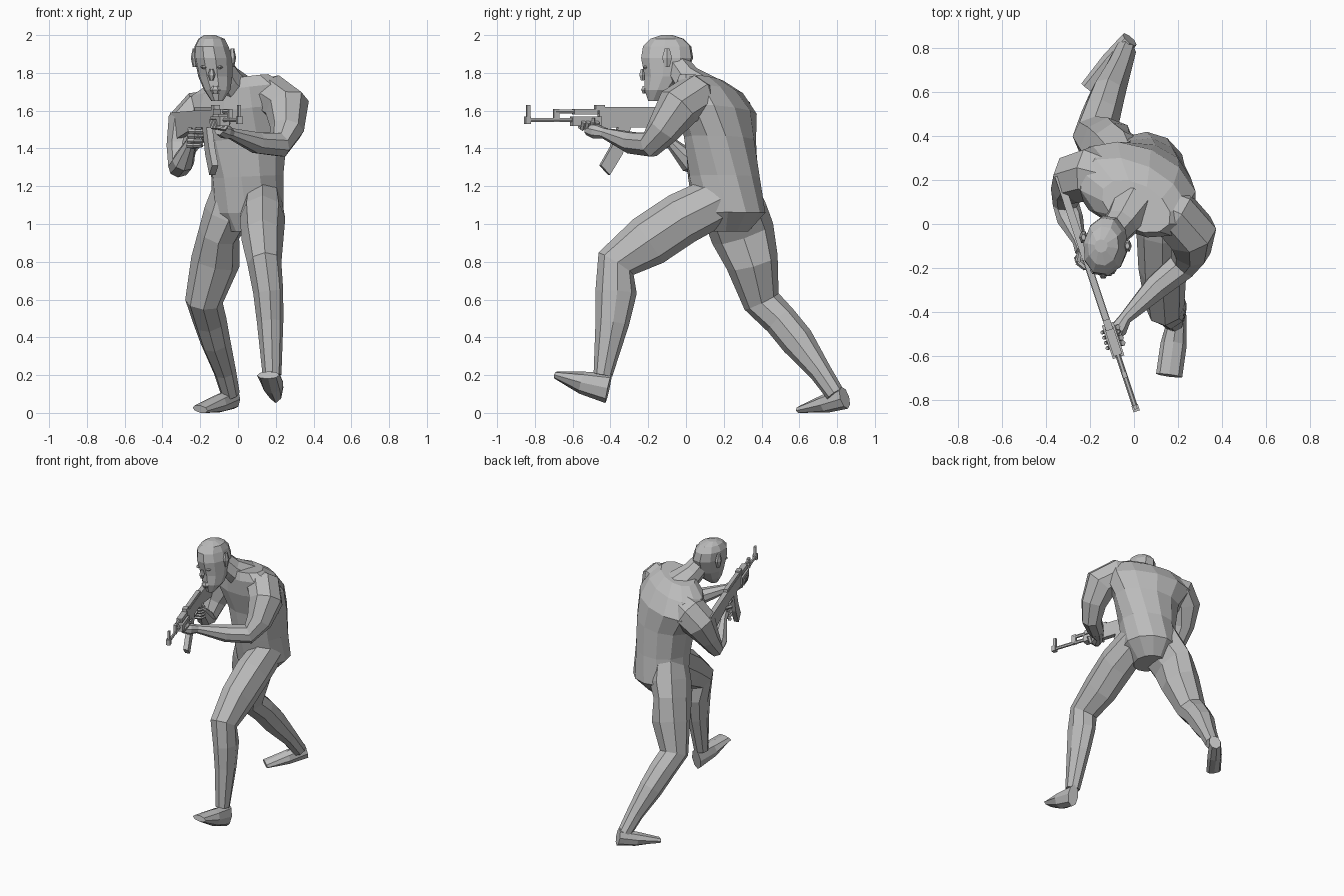
import bpy, bmesh, math
from mathutils import Vector, Matrix

old = bpy.data.objects.get("Cube")
if old:
    bpy.data.objects.remove(old, do_unlink=True)

grey = bpy.data.materials.new("plain grey")
grey.use_nodes = True
grey.diffuse_color = (0.5, 0.5, 0.5, 1)
shader = grey.node_tree.nodes["Principled BSDF"]
shader.inputs["Base Color"].default_value = grey.diffuse_color

X, Y, Z = Matrix.Identity(3)


def skin(name, rings, matrix):
    """Bridge equal rings of points, cap both ends and make a flat shaded object."""
    bm = bmesh.new()
    loops = [[bm.verts.new(point) for point in ring] for ring in rings]
    count = len(loops[0])
    for lower, upper in zip(loops, loops[1:]):
        for i in range(count):
            j = (i + 1) % count
            bm.faces.new((lower[i], lower[j], upper[j], upper[i]))
    bm.faces.new(loops[0])
    bm.faces.new(loops[-1])
    bmesh.ops.recalc_face_normals(bm, faces=bm.faces)
    mesh = bpy.data.meshes.new(name)
    bm.to_mesh(mesh)
    bm.free()
    mesh.materials.append(grey)
    obj = bpy.data.objects.new(name, mesh)
    obj.matrix_world = matrix
    bpy.context.collection.objects.link(obj)


def section(centre, side, front, sides):
    """An oval ring of points around a centre."""
    angles = [math.tau * k / sides for k in range(sides)]
    return [centre + math.cos(a) * side + math.sin(a) * front for a in angles]


def limb(name, rows, sides=8, matrix=Matrix(), side=X):
    """Rings square to a bent path; a row is x, y, z, half width, half depth."""
    points = [Vector(row[:3]) for row in rows]
    rings, last = [], None
    for i, point in enumerate(points):
        before, after = points[max(i - 1, 0)], points[min(i + 1, len(points) - 1)]
        along = (after - before).normalized()
        if last:
            side = last.rotation_difference(along) @ side
        side = (side - along * side.dot(along)).normalized()
        last = along
        width, depth = rows[i][3], rows[i][-1]
        rings.append(section(point, side * width, along.cross(side) * depth, sides))
    skin(name, rings, matrix)


def stack(name, rows, turn, roll, sides=10):
    """Level rings; turn and roll give the twist and lean for each height."""
    rings = []
    for x, y, z, width, depth in rows:
        side = Vector((1, turn(z), roll(z))) * width
        front = Vector((turn(z), -1, 0)) * depth
        rings.append(section(Vector((x, y, z)), side, front, sides))
    skin(name, rings, Matrix())


def lump(name, x, y, z, width, depth, height):
    """A small faceted bump for a facial feature."""
    rings = []
    for level in (-1, 0, 1):
        size = 1 - abs(level) / 2
        centre = Vector((x, y, z + level * height))
        rings.append(section(centre, X * width * size, Y * depth * size, 6))
    skin(name, rings, Matrix())


# Torso, twisted with height so that the left shoulder leads
stack("torso", [
    (.04, .21, .96, .1, .12),
    (.05, .23, 1.06, .19, .19),
    (.05, .2, 1.25, .19, .19),
    (.04, .18, 1.45, .22, .18),
    (0, .16, 1.6, .28, .18),
    (0, .12, 1.71, .24, .14),
    (.01, .08, 1.77, .15, .09)],
    turn=lambda z: -.7 * max(0, z - 1), roll=lambda z: .2 * max(0, z - 1), sides=12)

# Legs and feet
limb("left_leg", [
    (.13, .2, 1.14, .1, .13),
    (.13, -.02, 1.03, .12, .14),
    (.13, -.2, .91, .11, .14),
    (.14, -.37, .79, .09, .11),
    (.16, -.37, .64, .08, .11),
    (.17, -.39, .48, .07, .09),
    (.18, -.44, .2, .05)])
limb("left_foot", [
    (.2, -.41, .13, .04, .08),
    (.18, -.55, .16, .06, .06),
    (.16, -.69, .2, .06, .02)])
limb("right_leg", [
    (-.02, .22, 1.22, .1, .14),
    (-.05, .26, 1.06, .13, .17),
    (-.1, .3, .95, .11, .17),
    (-.12, .35, .8, .13, .14),
    (-.18, .4, .59, .1),
    (-.15, .5, .49, .09),
    (-.12, .59, .38, .08, .09),
    (-.07, .71, .22, .06),
    (-.04, .79, .1, .05)])
limb("right_foot", [
    (-.02, .84, .08, .04, .06),
    (-.1, .74, .05, .05),
    (-.2, .61, .02, .05, .02)])

# Neck and head
limb("neck", [(0, .09, 1.69, .11), (-.06, 0, 1.77, .08), (-.1, -.05, 1.84, .07)])
stack("head", [
    (-.11, -.17, 1.65, .03, .03),
    (-.11, -.14, 1.71, .07, .08),
    (-.12, -.11, 1.78, .09, .11),
    (-.13, -.1, 1.88, .1, .14),
    (-.14, -.1, 1.94, .09, .13),
    (-.14, -.1, 1.98, .07, .09),
    (-.15, -.1, 2, .03, .03)],
    turn=lambda z: -.15, roll=lambda z: 0)
lump("nose", -.14, -.23, 1.79, .02, .02, .03)
lump("lips", -.12, -.22, 1.71, .03, .02, .02)
for name, sign in (("left", 1), ("right", -1)):
    lump(name + "_eyelid", -.14 + sign * .04, -.21, 1.83, .02, .02, .01)
    lump(name + "_ear", -.13 + sign * .1, -.08 - sign * .02, 1.88, .02, .03, .05)

# Arms, each ending in a palm
limb("left_arm", [
    (.06, .1, 1.66, .1),
    (.19, .04, 1.67, .12),
    (.26, -.04, 1.62, .12),
    (.26, -.12, 1.5, .09),
    (.22, -.19, 1.42, .07),
    (.1, -.29, 1.43, .06),
    (-.04, -.43, 1.48, .03),
    (-.07, -.48, 1.49, .04),
    (-.1, -.52, 1.5, .03)])
limb("right_arm", [
    (-.08, .2, 1.62, .1),
    (-.2, .23, 1.58, .13),
    (-.26, .21, 1.52, .12),
    (-.3, .16, 1.4, .08),
    (-.31, .09, 1.3, .06),
    (-.29, .02, 1.33, .06),
    (-.25, -.08, 1.43, .03),
    (-.23, -.12, 1.46, .04)])

# Rifle frame: x runs along the barrel, y to the left, the bore is at zero height
rifle = Matrix.Translation((-.155, -.35, 1.55)) @ Matrix.Rotation(-1.25, 4, "Z")


def plate(name, outline, width=.034):
    """Extrude a side outline across the rifle."""
    skin(name, [[(u, s, z) for u, z in outline] for s in (-width / 2, width / 2)], rifle)


def block(name, rear, front, bottom, top, width=.034):
    plate(name, [(rear, bottom), (front, bottom), (front, top), (rear, top)], width)


def pipe(name, rear, front, height):
    limb(name, [(rear, 0, height, .012), (front, 0, height, .012)], 6, rifle, Y)


plate("stock", [(-.6, -.12), (-.2, -.04), (-.2, .05), (-.6, .04)])
plate("magazine", [(-.06, -.03), (.01, -.03), (.05, -.14),
                   (.11, -.24), (.06, -.29), (-.01, -.18)])
plate("grip", [(-.22, -.03), (-.17, -.03), (-.21, -.14), (-.26, -.15)])
block("receiver", -.2, .12, -.04, .05)
block("receiver_cover", -.2, .1, .05, .07, .028)
block("rear_sight", .09, .14, .05, .08)
block("handguard", .11, .27, -.03, .02, .055)
block("upper_handguard", .13, .26, .03, .06, .04)
block("gas_block", .34, .37, -.01, .06, .02)
block("muzzle", .5, .53, -.02, .02, .03)
block("front_sight", .5, .52, 0, .08, .016)
block("trigger_guard", -.17, -.06, -.08, -.07, .016)
pipe("gas_tube", .1, .36, .045)
pipe("barrel", .1, .53, 0)


def finger(name, centre, start, bend, sweep):
    """A tapered digit curled around a centre on the rifle."""
    rows = []
    for step in range(4):
        angle = math.radians(sweep) * step / 3
        point = centre + (start * math.cos(angle) + bend * math.sin(angle)) * .04
        rows.append((*point, .014 - step * .002))
    limb(name, rows, 5, rifle, start)


# Left hand cradles the handguard, right hand wraps the grip
for i in range(4):
    finger(f"left_finger_{i + 1}", Vector((.14 + i * .025, 0, -.01)), Y, -Z, 200)
    finger(f"right_finger_{i + 1}", Vector((-.2 - i * .01, 0, -.06 - i * .025)), -Y, X, 180)
finger("left_thumb", Vector((.16, 0, -.01)), -Z, Y, 120)
finger("right_thumb", Vector((-.2, 0, -.05)), -Y, -X, 180)
